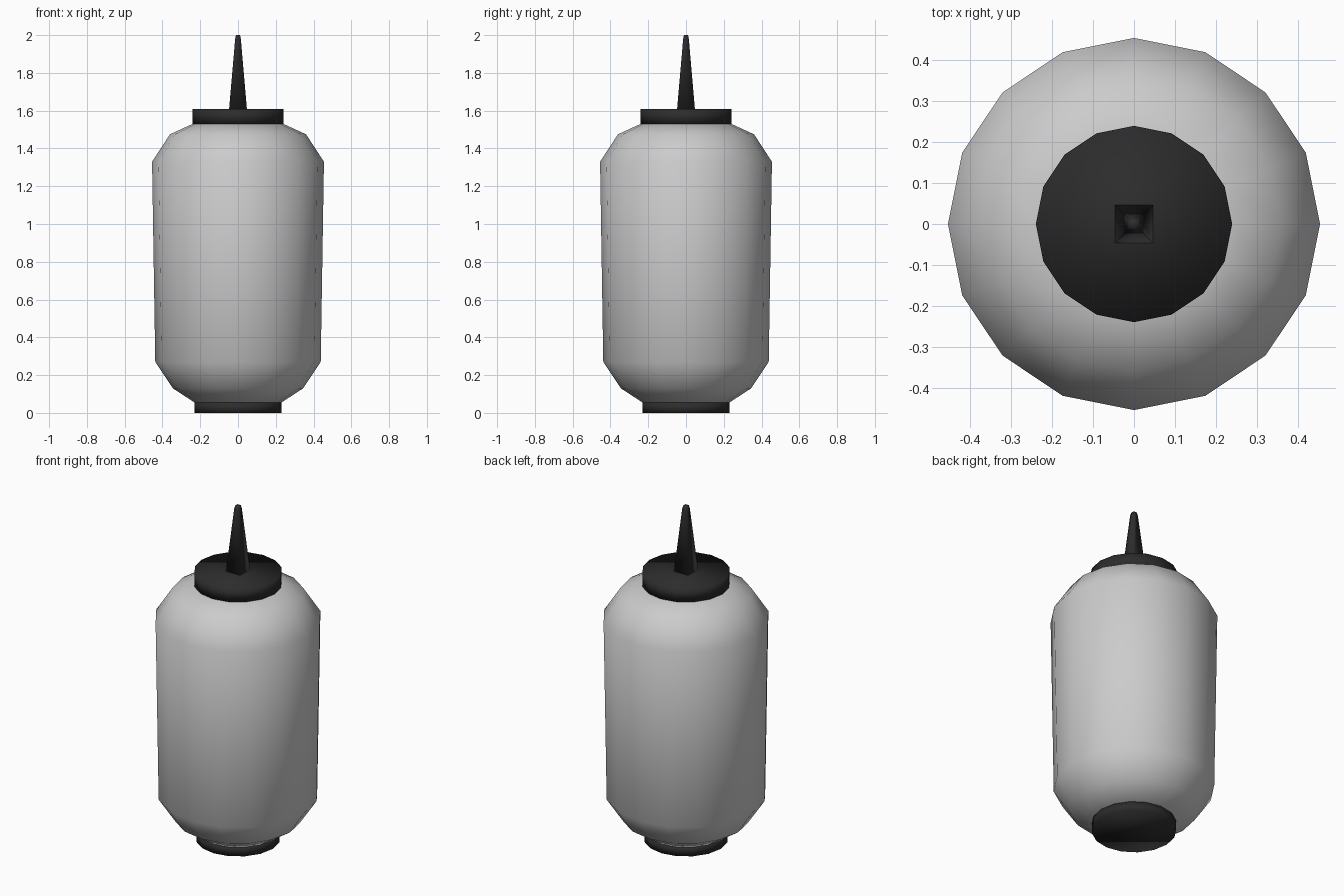
import bpy, bmesh
from math import cos, sin, pi, sqrt

if "Cube" in bpy.data.objects:
    bpy.data.objects.remove(bpy.data.objects["Cube"])

dark = bpy.data.materials.new("dark_trim")
dark.diffuse_color = (0.025, 0.025, 0.025, 1)
dark.use_nodes = True
dark.node_tree.nodes["Principled BSDF"].inputs["Base Color"].default_value = dark.diffuse_color


def lathe(name, profile, sides, start=0.0, material=None):
    """Closed solid of revolution from (radius, z) points."""
    bm = bmesh.new()
    rings = [[bm.verts.new((r * cos(start + 2 * pi * i / sides),
                            r * sin(start + 2 * pi * i / sides), z))
              for i in range(sides)] for r, z in profile]
    for low, high in zip(rings, rings[1:]):
        for i in range(sides):
            j = (i + 1) % sides
            bm.faces.new((low[i], low[j], high[j], high[i]))
    bm.faces.new(rings[0][::-1])
    bm.faces.new(rings[-1])
    for f in bm.faces:
        f.smooth = True
    mesh = bpy.data.meshes.new(name)
    bm.to_mesh(mesh)
    bm.free()
    if material:
        mesh.materials.append(material)
    obj = bpy.data.objects.new(name, mesh)
    bpy.context.collection.objects.link(obj)
    return obj


# Rounded, slightly flared lantern body
lathe("body", [(0.23, 0.055), (0.345, 0.13), (0.438, 0.27),
               (0.455, 1.33), (0.36, 1.475), (0.24, 1.53)], 16)

# Dark rings at the bottom and top
lathe("base_ring", [(0.23, 0.0), (0.23, 0.055)], 16, material=dark)
lathe("top_cap", [(0.24, 1.53), (0.24, 1.61)], 16, material=dark)

# Square tapered spike with a small bevelled tip
lathe("spike", [(w * sqrt(2), z) for w, z in
                [(0.047, 1.61), (0.015, 1.98), (0.011, 2.0)]],
      4, start=pi / 4, material=dark)
